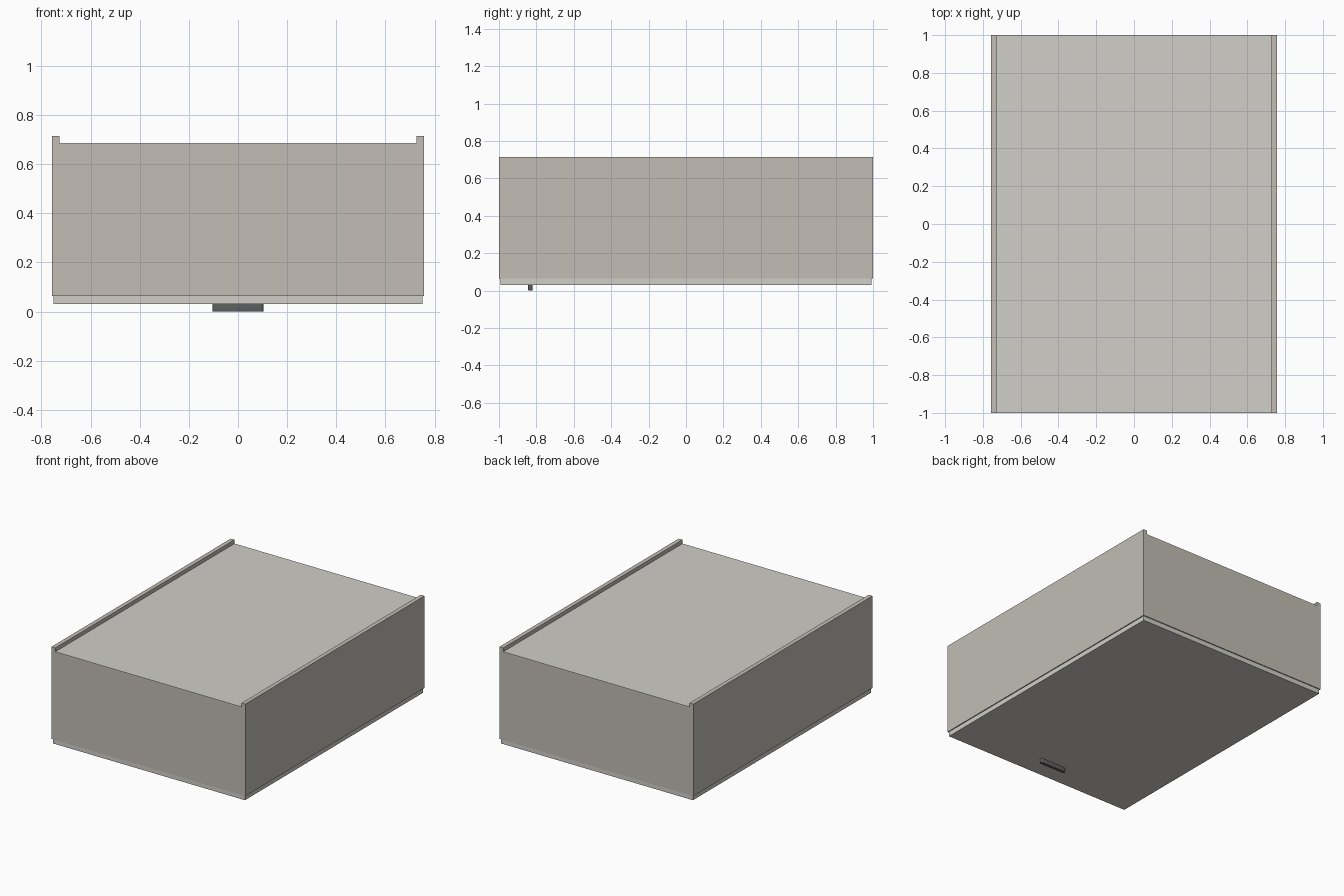
import bpy, bmesh, math

if "Cube" in bpy.data.objects:
    bpy.data.objects.remove(bpy.data.objects["Cube"])


def material(name, rgb):
    m = bpy.data.materials.new(name)
    m.diffuse_color = (*rgb, 1)
    m.use_nodes = True
    m.node_tree.nodes["Principled BSDF"].inputs["Base Color"].default_value = m.diffuse_color
    return m


carcass_mat = material("warm_board", (0.54, 0.51, 0.46))
pale_mat = material("pale_board", (0.63, 0.62, 0.58))
metal_mat = material("dark_metal", (0.12, 0.12, 0.13))


def add_object(name, bm, mat):
    bmesh.ops.recalc_face_normals(bm, faces=bm.faces)
    mesh = bpy.data.meshes.new(name)
    bm.to_mesh(mesh)
    bm.free()
    mesh.materials.append(mat)
    obj = bpy.data.objects.new(name, mesh)
    bpy.context.collection.objects.link(obj)
    return obj


def board(name, lo, hi, mat):
    bm = bmesh.new()
    bmesh.ops.create_cube(bm, size=1)
    for v in bm.verts:
        v.co = [a + (c + 0.5) * (b - a) for a, b, c in zip(lo, hi, v.co)]
    return add_object(name, bm, mat)


W, L, T = 0.757, 1.0, 0.03          # half width, half length, board thickness
Z0, Z_END, Z_BACK, Z_SIDE = 0.064, 0.681, 0.687, 0.714
inner = W - T

# Carcass: full-depth side boards, and end boards between them
for s, side in ((-1, "left"), (1, "right")):
    x = sorted((s * inner, s * W))
    board(side + "_side", (x[0], -L, Z0), (x[1], L, Z_SIDE), carcass_mat)
for s, end in ((-1, "front"), (1, "rear")):
    y = sorted((s * (L - T), s * L))
    board(end + "_end", (-inner, y[0], Z0), (inner, y[1], Z_END), carcass_mat)

# Thin back panel recessed between the sides
board("back_panel", (-inner, -L, Z_END), (inner, L, Z_BACK), pale_mat)

# Door on the underside, slightly smaller than the carcass
board("door", (-0.75, -0.993, 0.031), (0.75, 0.993, Z0), pale_mat)

# Pull handle: pill-shaped bar with softened outer rim
bm = bmesh.new()
half, r, cy, n = 0.104, 0.0115, -0.832, 10
outline = []
for s in (1, -1):
    for i in range(n + 1):
        a = math.pi * (i / n - 0.5) + (0 if s > 0 else math.pi)
        outline.append(bm.verts.new((s * (half - r) + r * math.cos(a),
                                     cy + r * math.sin(a), 0.0)))
base = bm.faces.new(outline)
rim = list(base.edges)
ext = bmesh.ops.extrude_face_region(bm, geom=[base], use_keep_orig=True)
bmesh.ops.translate(bm, vec=(0, 0, 0.031),
                    verts=[g for g in ext["geom"] if isinstance(g, bmesh.types.BMVert)])
bmesh.ops.bevel(bm, geom=rim, offset=0.003, segments=3, profile=0.5, affect='EDGES')
handle = add_object("handle", bm, metal_mat)
bpy.context.view_layer.objects.active = handle
handle.select_set(True)
bpy.ops.object.shade_smooth_by_angle(angle=math.radians(35))
